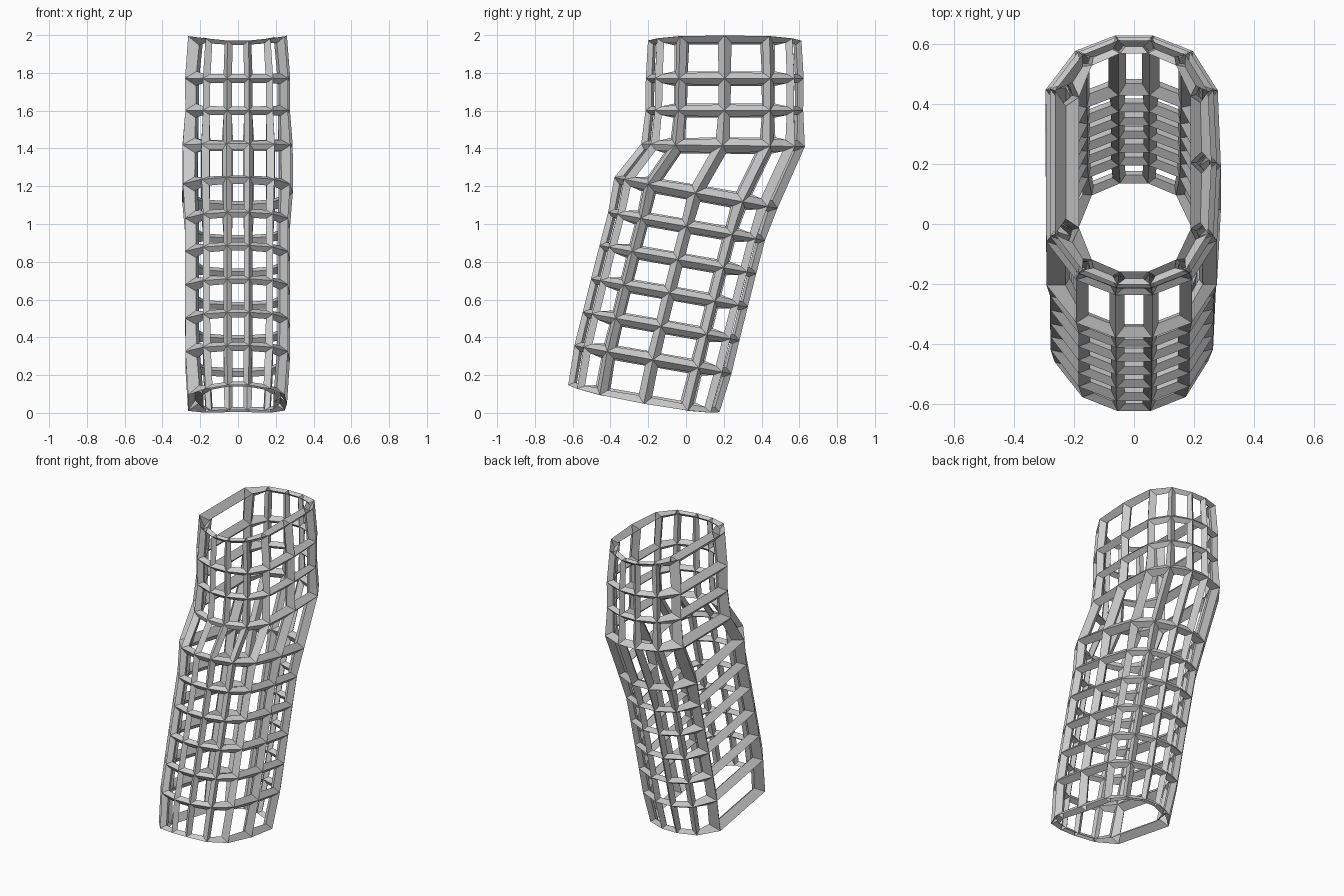
import bpy, bmesh
from math import radians, sin, cos

# Cross-section, counter-clockwise: x, y from centre, end crown height.
# The right side has a middle strut; the left side is one long panel.
section = [
    (-0.055, -0.395, 0.0), (0.055, -0.395, 0.0), (0.17, -0.35, 0.011),
    (0.237, -0.235, 0.021), (0.243, 0.0, 0.026), (0.237, 0.235, 0.021),
    (0.17, 0.35, 0.011), (0.055, 0.395, 0.0), (-0.055, 0.395, 0.0),
    (-0.17, 0.35, 0.011), (-0.243, 0.235, 0.021), (-0.243, -0.235, 0.021),
    (-0.17, -0.35, 0.011),
]

# Rings from bottom to top: centre y, centre z, tilt, width scale, depth scale, crown
rings = [
    (-0.223, 0.077, 10, 0.92, 0.975, -1),
    (-0.175, 0.283, 10, 0.99, 1.01, 0),
    (-0.132, 0.458, 10, 1.0, 1.01, 0),
    (-0.088, 0.635, 10, 1.0, 1.01, 0),
    (-0.043, 0.812, 10, 1.0, 1.01, 0),
    (0.003, 0.988, 10, 1.0, 1.01, 0),
    (0.05, 1.165, 10, 1.04, 1.045, 0),
    (0.193, 1.415, 0, 1.04, 1.03, 0),
    (0.203, 1.6, 0, 1.0, 1.0, 0),
    (0.205, 1.77, 0, 1.0, 1.0, 0),
    (0.205, 1.97, 0, 0.92, 0.975, 1),
]

# Open bent tube of quads
bm = bmesh.new()
loops = []
for cy, cz, tilt, sx, sy, crown in rings:
    t = radians(tilt)
    loops.append([bm.verts.new((x * sx,
                                cy + y * sy * cos(t),
                                cz - y * sy * sin(t) + c * crown))
                  for x, y, c in section])
n = len(section)
for low, high in zip(loops, loops[1:]):
    for j in range(n):
        k = (j + 1) % n
        bm.faces.new((low[j], low[k], high[k], high[j]))
bm.normal_update()

mesh = bpy.data.meshes.new("lattice_sleeve")
bm.to_mesh(mesh)
bm.free()
sleeve = bpy.data.objects.new("lattice_sleeve", mesh)
bpy.context.collection.objects.link(sleeve)

# Turn every edge into a faceted strut, thicker where panels are larger
wire = sleeve.modifiers.new("struts", 'WIREFRAME')
wire.thickness = 0.31
wire.offset = 0.0
wire.use_relative_offset = True
wire.use_even_offset = True
wire.use_boundary = False
wire.use_replace = True
